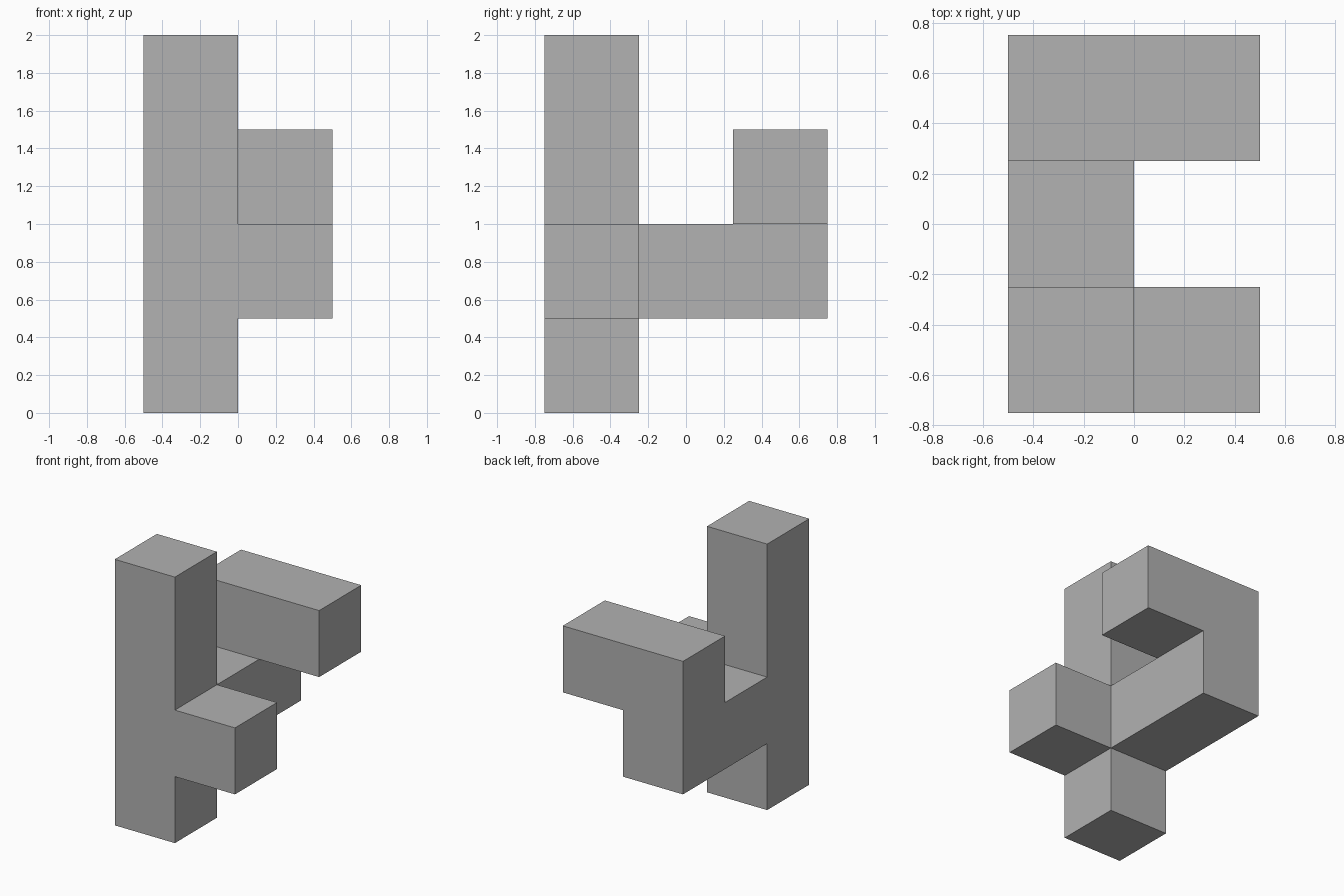
import bpy
import bmesh
from mathutils import Vector

default = bpy.data.objects.get("Cube")
if default:
    bpy.data.objects.remove(default, do_unlink=True)

UNIT = 0.5  # edge of one building cube

# One flat grey
grey = bpy.data.materials.new("plain_grey")
grey.use_nodes = True
colour = (0.445, 0.445, 0.445, 1.0)
grey.diffuse_color = colour
grey.node_tree.nodes["Principled BSDF"].inputs["Base Color"].default_value = colour


def bar(start, size):
    """Grid cells filled by a box of whole cubes."""
    return {(start[0] + i, start[1] + j, start[2] + k)
            for i in range(size[0]) for j in range(size[1]) for k in range(size[2])}


# Parts of the block puzzle piece, in whole cubes
column = bar((0, 0, 0), (1, 1, 4))
side_stub = bar((1, 0, 1), (1, 1, 1))
rear_arm = bar((0, 1, 1), (1, 2, 1))
raised_crossbar = bar((0, 2, 2), (2, 1, 1))
cells = column | side_stub | rear_arm | raised_crossbar

# Outer skin: a face wherever a filled cell meets an empty one
bm = bmesh.new()
for cell in sorted(cells):
    for axis in range(3):
        for sign in (-1, 1):
            normal = Vector((0, 0, 0))
            normal[axis] = sign
            if tuple(int(a + b) for a, b in zip(cell, normal)) in cells:
                continue
            u = Vector((0, 0, 0))
            u[(axis + 1) % 3] = 0.5
            v = normal.cross(u)
            middle = Vector(cell) + Vector((0.5, 0.5, 0.5)) + normal / 2
            corners = (middle - u - v, middle + u - v, middle + u + v, middle - u + v)
            bm.faces.new([bm.verts.new(c) for c in corners])
bmesh.ops.remove_doubles(bm, verts=bm.verts, dist=0.001)

# Merge coplanar squares into clean flat faces, then centre and scale
bmesh.ops.dissolve_limit(bm, angle_limit=0.01, verts=bm.verts, edges=bm.edges)
bmesh.ops.translate(bm, verts=bm.verts, vec=(-1, -1.5, 0))
bmesh.ops.scale(bm, verts=bm.verts, vec=(UNIT, UNIT, UNIT))

mesh = bpy.data.meshes.new("block_puzzle_piece")
bm.to_mesh(mesh)
bm.free()
mesh.materials.append(grey)
piece = bpy.data.objects.new("block_puzzle_piece", mesh)
bpy.context.collection.objects.link(piece)
